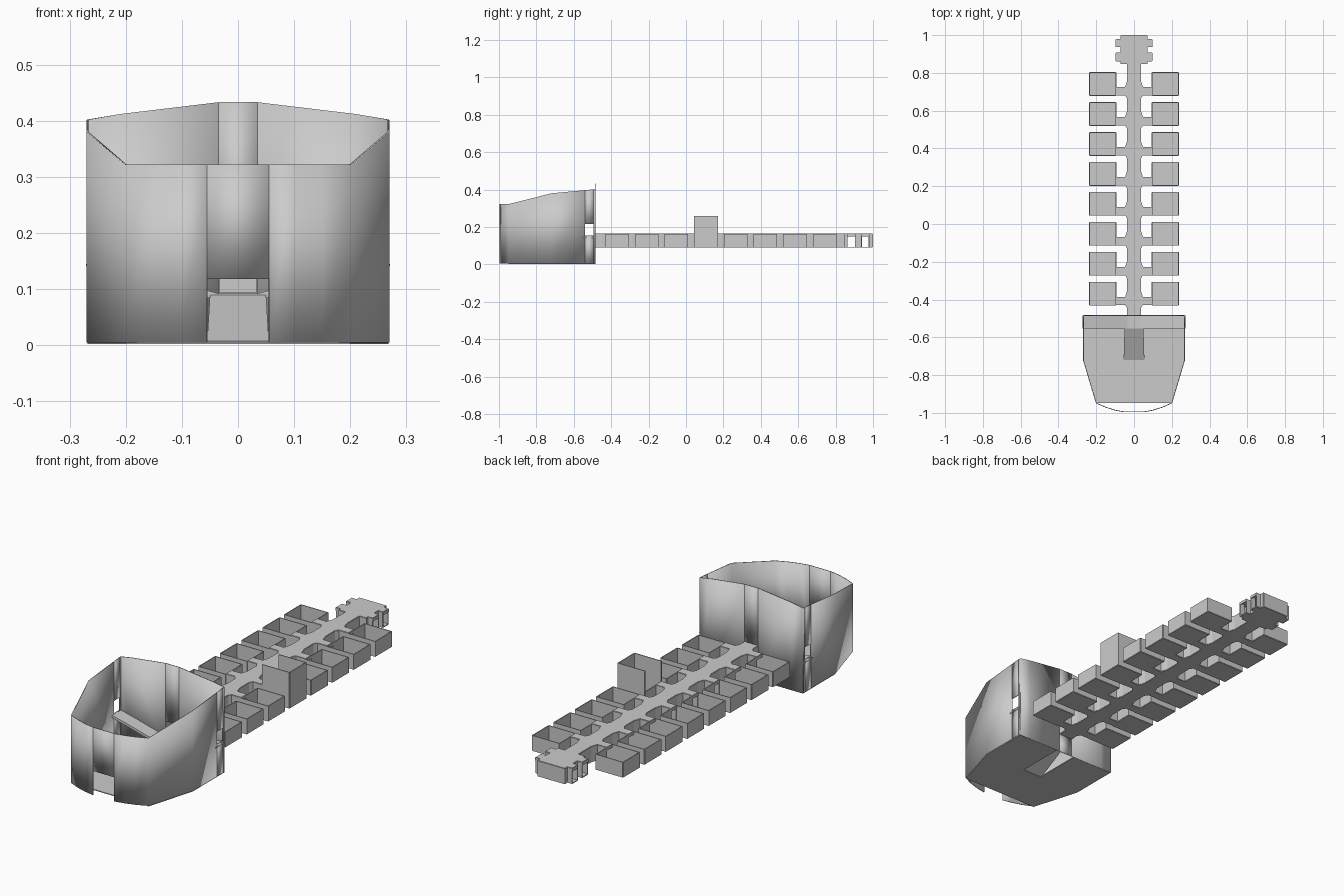
import bpy, bmesh, math

if "Cube" in bpy.data.objects:
    bpy.data.objects.remove(bpy.data.objects["Cube"])

THIN = 0.004
LOW, HIGH = 0.092, 0.163          # corridor floor and roof heights
ROOM_Y = [-0.43 + 0.1586 * i for i in range(8)]


def sheet(name, polys, thick=THIN, weld=False):
    """Thin-walled object made from flat polygons."""
    bm = bmesh.new()
    for p in polys:
        bm.faces.new([bm.verts.new(v) for v in p])
    if weld:
        bmesh.ops.remove_doubles(bm, verts=bm.verts, dist=0.0005)
    me = bpy.data.meshes.new(name)
    bm.to_mesh(me)
    bm.free()
    ob = bpy.data.objects.new(name, me)
    bpy.context.collection.objects.link(ob)
    mod = ob.modifiers.new("thickness", 'SOLIDIFY')
    mod.thickness = thick
    mod.offset = 0
    return ob


def wall(a, b, base, top_a, top_b, hole=None):
    """Wall from plan point a to b; hole = (t0, t1, z0, z1)."""
    def pt(t, z):
        return (a[0] + (b[0] - a[0]) * t, a[1] + (b[1] - a[1]) * t, z)

    def top(t):
        return top_a + (top_b - top_a) * t

    def quad(t0, t1, l, h0, h1):
        return [pt(t0, l), pt(t1, l), pt(t1, h1), pt(t0, h0)]
    if not hole:
        return [quad(0, 1, base, top_a, top_b)]
    t0, t1, z0, z1 = hole
    out = [quad(t0, t1, z1, top(t0), top(t1))]
    if t0 > 0:
        out.append(quad(0, t0, base, top_a, top(t0)))
    if t1 < 1:
        out.append(quad(t1, 1, base, top(t1), top_b))
    if z0 > base:
        out.append(quad(t0, t1, base, z0, z0))
    return out


# entrance hall: outer shell
shell = []
front_x = [-0.2, -0.15, -0.1, -0.055, 0.055, 0.1, 0.15, 0.2]


def front_y(x):
    return -0.948 - 0.05 * (1 - (x / 0.2) ** 2)


for x0, x1 in zip(front_x, front_x[1:]):
    door = (0, 1, 0.005, 0.118) if x0 == -0.055 else None
    shell += wall((x0, front_y(x0)), (x1, front_y(x1)), 0.005, 0.322, 0.322, door)
for s in (-1, 1):
    sides = wall((s * 0.2, -0.948), (s * 0.268, -0.72), 0.005, 0.322, 0.38)
    sides += wall((s * 0.268, -0.72), (s * 0.268, -0.485), 0.005, 0.38, 0.402,
                  (0.766, 0.957, 0.155, 0.215))
    shell += sides if s == 1 else [p[::-1] for p in sides]
# gabled back wall with the corridor opening
gable = [(0.268, 0.402), (0.21, 0.412), (0.035, 0.433),
         (-0.035, 0.433), (-0.21, 0.412), (-0.268, 0.402)]
for (xa, za), (xb, zb) in zip(gable, gable[1:]):
    hole = (0, 1, LOW, HIGH) if xa == 0.035 else None
    shell += wall((xa, -0.485), (xb, -0.485), 0.002, za, zb, hole)
hall = sheet("hall_shell", shell, weld=True)
bpy.context.view_layer.objects.active = hall
hall.select_set(True)
bpy.ops.object.shade_smooth_by_angle(angle=math.radians(15))

# hall floor, notched under the entry ramp
half = [(0.05, -0.72), (0.05, -0.485), (0.268, -0.485), (0.268, -0.72), (0.2, -0.948)]
sheet("hall_floor", [[(x, y, 0.004) for x, y in half] +
                     [(-x, y, 0.004) for x, y in half[::-1]]])

# ramp from hall floor to corridor, and side ramps up to the windows
sheet("entry_ramp", [[(-0.055, -0.72, 0.006), (0.055, -0.72, 0.006),
                      (0.05, -0.55, 0.088), (-0.05, -0.55, 0.088)]])
ramp = [(-0.27, 0.147), (-0.19, 0.128), (-0.035, 0.086),
        (0.035, 0.086), (0.19, 0.128), (0.27, 0.147)]
sheet("window_ramps", [[(xa, -0.552, za), (xb, -0.552, zb), (xb, -0.485, zb), (xa, -0.485, za)]
                       for (xa, za), (xb, zb) in zip(ramp, ramp[1:])], 0.012, True)

# corridor outline: branches to every room, then the end hub with side stubs
side = [(0.035, -0.485)]
for y in ROOM_Y:
    side += [(0.035, y - 0.015), (0.045, y + 0.002), (0.095, y + 0.002),
             (0.095, y + 0.042), (0.046, y + 0.042), (0.035, y + 0.075)]
side += [(0.035, 0.848), (0.07, 0.848)]
for y0, y1 in ((0.862, 0.905), (0.938, 0.978)):
    side += [(0.07, y0), (0.095, y0), (0.095, y1), (0.07, y1)]
side += [(0.07, 0.998)]
outline = side + [(-x, y) for x, y in side[::-1]]
sheet("corridor_floor", [[(x, y, LOW) for x, y in outline]])
sheet("corridor_roof", [[(x, y, HIGH) for x, y in outline]])
walls = []
for a, b in zip(outline, outline[1:]):
    is_door = abs(a[0]) == 0.095 and a[0] == b[0]
    walls += wall(a, b, LOW, HIGH, HIGH, (0, 1, LOW, 0.15) if is_door else None)
sheet("corridor_walls", walls)

# open-topped rooms on both sides
for s in (-1, 1):
    for i, y in enumerate(ROOM_Y):
        x0, x1, y1 = s * 0.095, s * 0.235, y + 0.122
        tall = 0.26 if (s == 1 and i == 3) else HIGH
        label = f"room_{'right' if s == 1 else 'left'}_{i + 1}"
        parts = [[(x0, y, LOW), (x1, y, LOW), (x1, y1, LOW), (x0, y1, LOW)]]
        parts += wall((x0, y), (x1, y), LOW, tall, tall)
        parts += wall((x1, y), (x1, y1), LOW, tall, tall)
        parts += wall((x1, y1), (x0, y1), LOW, tall, tall)
        parts += wall((x0, y + 0.042), (x0, y1), LOW, HIGH, HIGH)
        sheet(label, parts)
